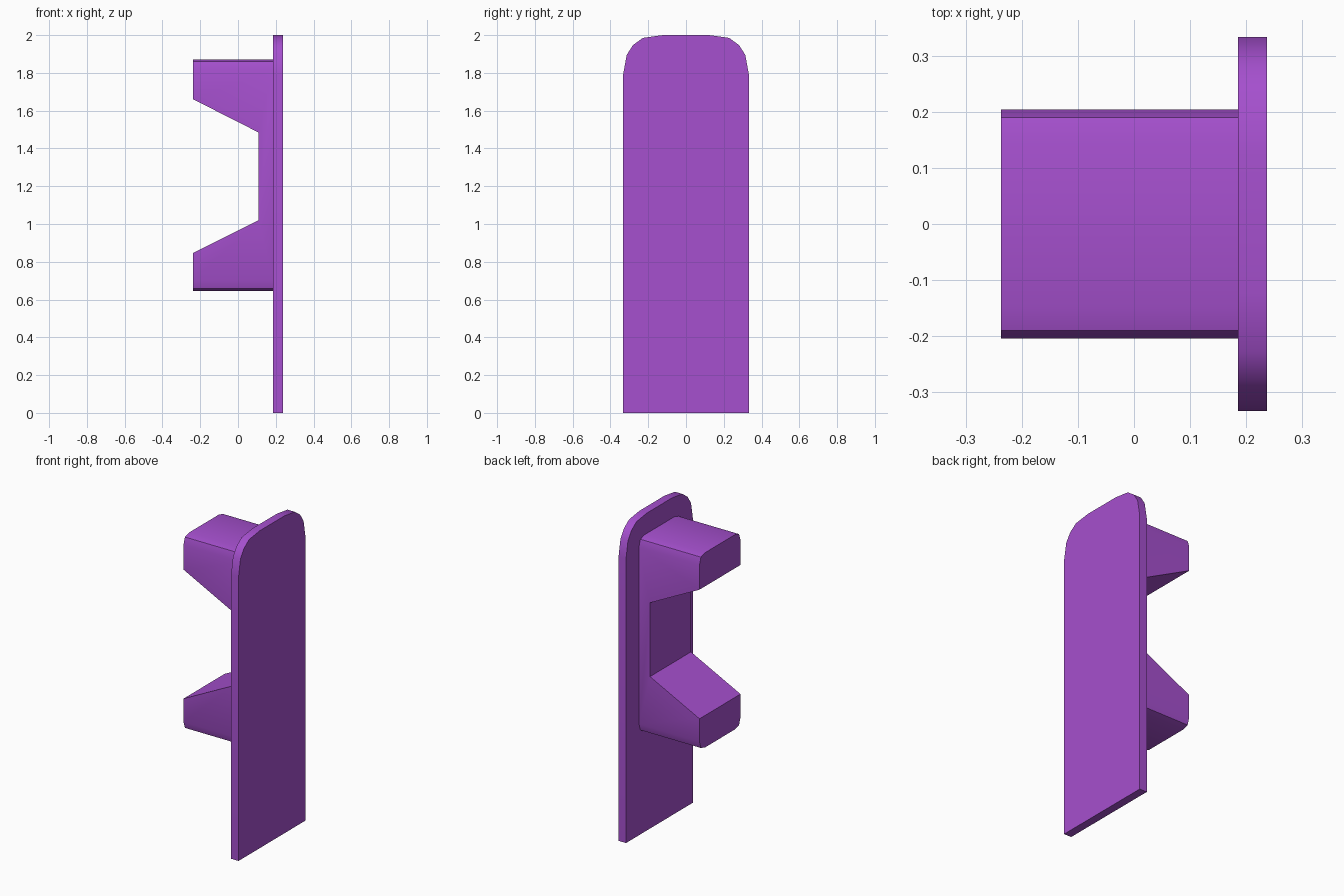
import bpy, bmesh, math

if "Cube" in bpy.data.objects:
    bpy.data.objects.remove(bpy.data.objects["Cube"])

mat = bpy.data.materials.new("purple")
mat.diffuse_color = (0.38, 0.08, 0.62, 1)
mat.use_nodes = True
mat.node_tree.nodes["Principled BSDF"].inputs["Base Color"].default_value = mat.diffuse_color

def prism(name, pts, axis, a, b):
    """Extrude a closed 2D profile from a to b along x (pts = y,z) or y (pts = x,z)."""
    bm = bmesh.new()
    place = (lambda p, q: (q, p[0], p[1])) if axis == 'X' else (lambda p, q: (p[0], q, p[1]))
    face = bm.faces.new([bm.verts.new(place(p, a)) for p in pts])
    res = bmesh.ops.extrude_face_region(bm, geom=[face])
    for v in res['geom']:
        if isinstance(v, bmesh.types.BMVert):
            v.co['XYZ'.index(axis)] = b
    bmesh.ops.recalc_face_normals(bm, faces=bm.faces)
    me = bpy.data.meshes.new(name)
    bm.to_mesh(me)
    bm.free()
    ob = bpy.data.objects.new(name, me)
    bpy.context.collection.objects.link(ob)
    me.materials.append(mat)
    return ob

def smooth(ob):
    bpy.ops.object.select_all(action='DESELECT')
    ob.select_set(True)
    bpy.context.view_layer.objects.active = ob
    bpy.ops.object.shade_smooth_by_angle(angle=math.radians(32))

def corner(half, z, r, steps, up):
    """Corner points on the +y side, running from the side to the top or bottom."""
    return [(half - r * u, z - up * r * v) for u, v in steps]

def mirrored(pts):
    return pts + [(-y, z) for y, z in reversed(pts)]

# Back plate with softly rounded top corners
arc = [(0, 1), (0.09, 0.5), (0.25, 0.25), (0.5, 0.07), (1, 0)]
plate = prism("back_plate", mirrored([(0.333, 0)] + corner(0.333, 2.0, 0.21, arc, 1)),
              'X', 0.185, 0.237)
smooth(plate)

# C-shaped bracket: rounded block with a flared notch cut through it
bevel = [(0, 1), (0.25, 0.22), (1, 0)]
side = corner(0.204, 0.645, 0.056, bevel, -1)[::-1] + corner(0.204, 1.872, 0.056, bevel, 1)
bracket = prism("bracket", mirrored(side), 'X', -0.237, 0.185)
slope = (1.66 - 1.485) / 0.345
notch = prism("notch_cutter",
              [(0.108, 1.02), (0.108, 1.485), (-0.337, 1.66 + 0.1 * slope), (-0.337, 0.847 - 0.1 * slope)],
              'Y', -0.5, 0.5)
notch.hide_render = True
cut = bracket.modifiers.new("notch", 'BOOLEAN')
cut.operation = 'DIFFERENCE'
cut.solver = 'EXACT'
cut.object = notch
bpy.context.view_layer.objects.active = bracket
bpy.ops.object.modifier_apply(modifier="notch")
bpy.data.objects.remove(notch)
smooth(bracket)
